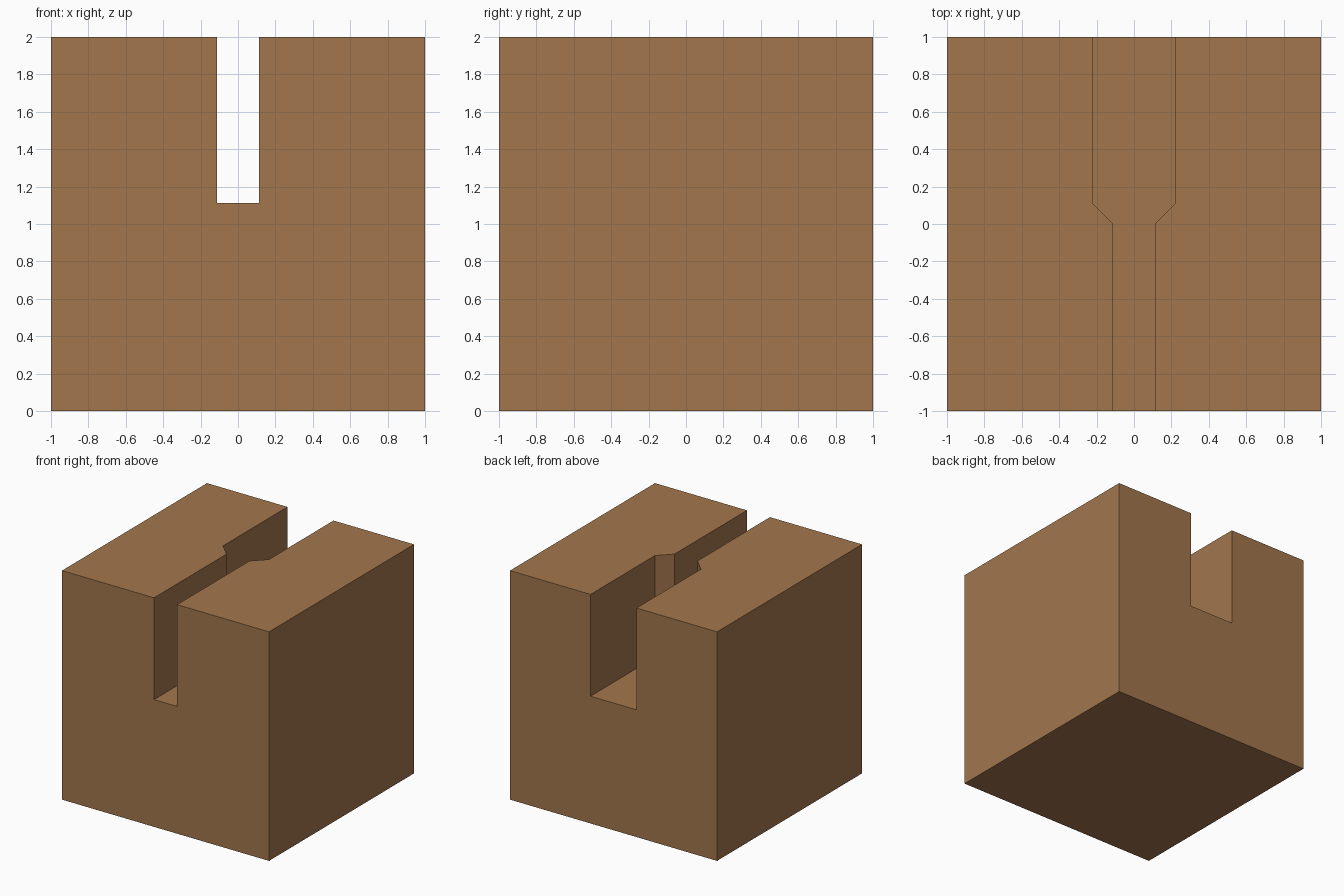
import bpy
import bmesh

if "Cube" in bpy.data.objects:
    bpy.data.objects.remove(bpy.data.objects["Cube"])


def prism(name, outline, z0, z1):
    """Extrude a counter-clockwise plan outline from z0 to z1."""
    bm = bmesh.new()
    base = bm.faces.new([bm.verts.new((x, y, z0)) for x, y in outline])
    top = bmesh.ops.extrude_face_region(bm, geom=[base])["geom"]
    verts = [v for v in top if isinstance(v, bmesh.types.BMVert)]
    bmesh.ops.translate(bm, verts=verts, vec=(0, 0, z1 - z0))
    bmesh.ops.recalc_face_normals(bm, faces=bm.faces)
    mesh = bpy.data.meshes.new(name)
    bm.to_mesh(mesh)
    bm.free()
    obj = bpy.data.objects.new(name, mesh)
    bpy.context.collection.objects.link(obj)
    return obj


# Solid wooden block
block = prism("slotted_block", [(-1, -1), (1, -1), (1, 1), (-1, 1)], 0, 2)
wood = bpy.data.materials.new("wood")
wood.diffuse_color = (0.36, 0.18, 0.073, 1)
wood.use_nodes = True
wood.node_tree.nodes["Principled BSDF"].inputs["Base Color"].default_value = wood.diffuse_color
block.data.materials.append(wood)

# Slot cutter: narrow at the front, flaring to a wide channel at the back
N, W = 1 / 9, 2 / 9
right = [(N, -1.2), (N, 0), (W, N), (W, 1.2)]
left = [(-x, y) for x, y in reversed(right)]
cutter = prism("slot_cutter", right + left, 10 / 9, 2.2)
cutter.data.materials.append(wood)

# Cut the slot, then drop the helper
mod = block.modifiers.new("slot", "BOOLEAN")
mod.operation = "DIFFERENCE"
mod.solver = "EXACT"
mod.object = cutter
bpy.context.view_layer.objects.active = block
bpy.ops.object.modifier_apply(modifier=mod.name)
bpy.data.objects.remove(cutter)
